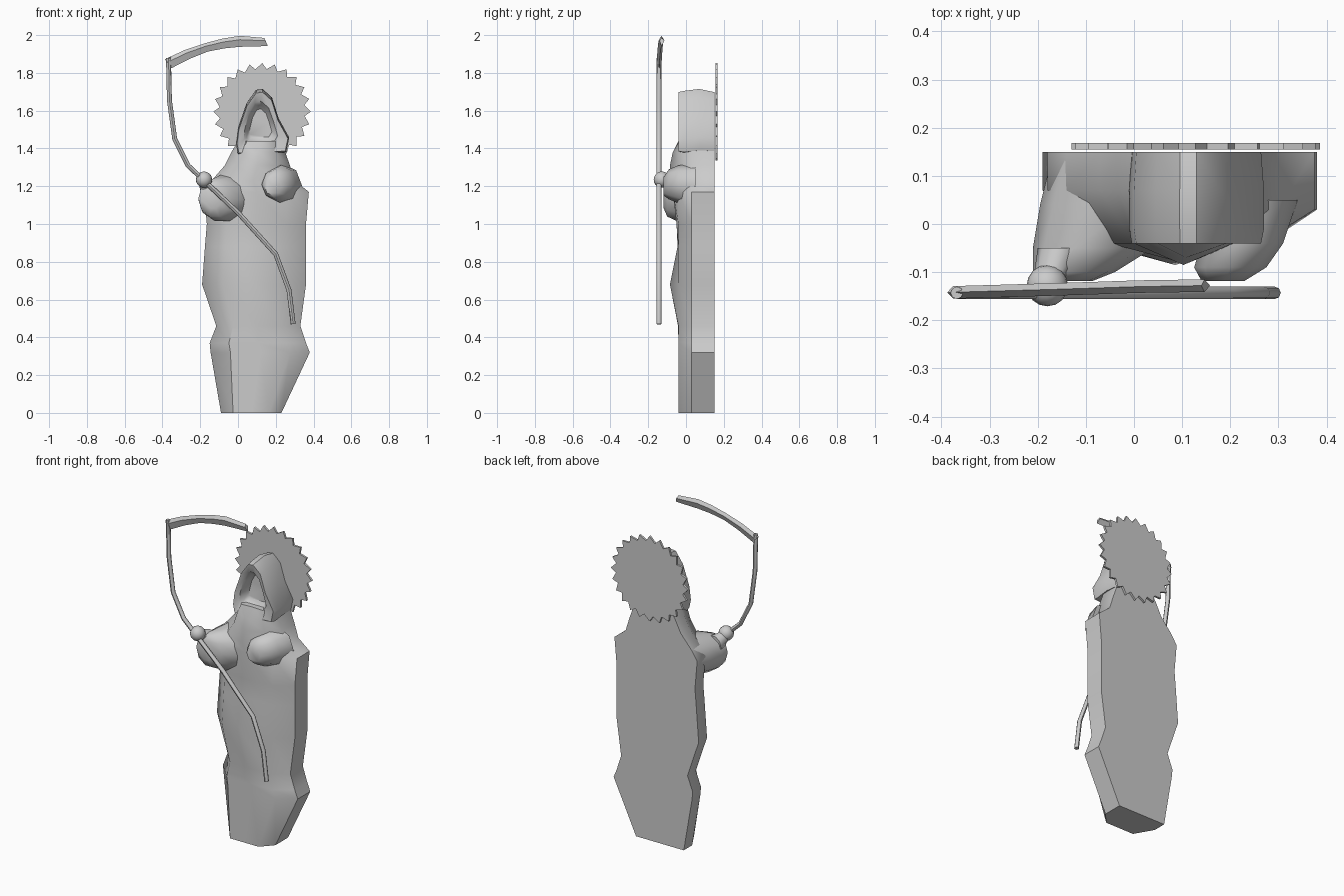
import bpy, bmesh, math
from mathutils import Vector

cube = bpy.data.objects.get("Cube")
if cube:
    bpy.data.objects.remove(cube, do_unlink=True)

stone = bpy.data.materials.new("plain_grey")
stone.use_nodes = True
GREY = (0.6, 0.6, 0.6, 1)
stone.diffuse_color = GREY
stone.node_tree.nodes["Principled BSDF"].inputs["Base Color"].default_value = GREY


def finish(name, bm, angle=45):
    bmesh.ops.recalc_face_normals(bm, faces=bm.faces)
    mesh = bpy.data.meshes.new(name)
    bm.to_mesh(mesh)
    bm.free()
    mesh.materials.append(stone)
    obj = bpy.data.objects.new(name, mesh)
    bpy.context.collection.objects.link(obj)
    bpy.ops.object.select_all(action='DESELECT')
    obj.select_set(True)
    bpy.context.view_layer.objects.active = obj
    bpy.ops.object.shade_smooth_by_angle(angle=math.radians(angle))
    return obj


def loft(name, rings, angle=45):
    """Skin a list of equal rings and cap both ends."""
    bm = bmesh.new()
    rows = [[bm.verts.new(p) for p in ring] for ring in rings]
    n = len(rows[0])
    for a, b in zip(rows, rows[1:]):
        for i in range(n):
            j = (i + 1) % n
            bm.faces.new((a[i], a[j], b[j], b[i]))
    bm.faces.new(rows[0])
    bm.faces.new(rows[-1])
    return finish(name, bm, angle)


def ellipse(x, y, z, rx, rz, n=10):
    """Upright ring facing the front."""
    return [(x + rx * math.cos(math.tau * i / n), y,
             z + rz * math.sin(math.tau * i / n)) for i in range(n)]


# Robe: flat back, chamfered front corners; slices are z, left x, right x, front y
BACK, FRONT = 0.15, -0.04


def robe_ring(z, xl, xr, yf):
    w = xr - xl
    c = 0.2 * w
    return [(xl, BACK, z), (xl + w / 2, BACK, z), (xr, BACK, z), (xr, 0.03, z),
            (xr - c, FRONT, z), (xl + w / 2, yf, z), (xl + c, FRONT, z), (xl, 0.07, z)]


slices = [(0, -.09, .23, -.04), (.32, -.145, .38, -.04), (.37, -.15, .36, -.04),
          (.46, -.115, .33, -.042), (.68, -.19, .36, -.085), (.88, -.175, .36, -.045),
          (1.0, -.165, .36, -.05), (1.17, -.18, .375, -.07), (1.23, -.14, .3, -.075),
          (1.31, -.07, .275, -.085), (1.38, -.035, .25, -.07), (1.44, 0, .24, -.035)]
loft("robe", [robe_ring(*s) for s in slices])

# Hood: pointed outline drawn forward, with a rim and a sunken face opening
outline = [(.0, 1.37), (-.01, 1.42), (.0, 1.5), (.045, 1.63), (.095, 1.7), (.13, 1.705),
           (.18, 1.66), (.215, 1.55), (.27, 1.45), (.255, 1.38)]
opening = [(.05, 1.43), (.035, 1.45), (.04, 1.5), (.06, 1.58), (.09, 1.635), (.12, 1.645),
           (.16, 1.61), (.185, 1.54), (.205, 1.47), (.18, 1.43)]


def hood_ring(points, y, s=1.0, lift=0.0):
    return [(.12 + (x - .12) * s, y, 1.53 + (z - 1.53) * s + lift) for x, z in points]


loft("hood", [hood_ring(outline, .15, .96), hood_ring(outline, .07, 1, .01),
              hood_ring(outline, -.01, 1), hood_ring(outline, -.04, .96),
              hood_ring(opening, -.03, 1.06), hood_ring(opening, .0, .88),
              hood_ring(opening, .02, .7)])

# Right arm reaches forward to the pole; left arm is folded to the chest
loft("right_arm", [ellipse(-.02, .14, 1.15, .15, .13), ellipse(-.05, .04, 1.14, .145, .125),
                   ellipse(-.085, -.05, 1.13, .125, .12), ellipse(-.125, -.1, 1.135, .085, .1),
                   ellipse(-.13, -.118, 1.14, .045, .06)], 60)
loft("right_hand_joint", [ellipse(-.15, -.05, 1.18, .05, .06), ellipse(-.18, -.12, 1.225, .03, .03)], 60)
loft("left_arm", [ellipse(.23, .05, 1.2, .11, .12, 8), ellipse(.225, -.04, 1.21, .085, .1, 8),
                  ellipse(.2, -.09, 1.21, .075, .08, 8), ellipse(.185, -.118, 1.2, .045, .05, 8)], 60)

# Toothed halo disc behind the head
TEETH, HALO_R = 24, 0.258


def halo_ring(y):
    ring = []
    for i in range(TEETH):
        for step, r in ((0, HALO_R), (.6, HALO_R - .032)):
            a = math.tau * (i + step) / TEETH
            ring.append((.128 + r * math.cos(a), y, 1.595 + r * math.sin(a)))
    return ring


loft("halo_disc", [halo_ring(.155), halo_ring(.168)], 30)

# Gripping knob on the pole
bm = bmesh.new()
bmesh.ops.create_uvsphere(bm, u_segments=16, v_segments=10, radius=0.043)
bmesh.ops.translate(bm, verts=bm.verts, vec=(-.18, -.128, 1.235))
finish("grip_hand", bm, 60)

# Bent pole: rings mitred along the path
path = [Vector((x, -.143, z)) for x, z in
        ((.292, .47), (.27, .65), (.2, .84), (0, 1.06), (-.18, 1.23),
         (-.265, 1.31), (-.335, 1.45), (-.363, 1.655), (-.368, 1.88))]
rings = []
for i, p in enumerate(path):
    d = (path[min(i + 1, len(path) - 1)] - path[max(i - 1, 0)]).normalized()
    side = Vector((d.z, 0, -d.x))
    rings.append([p + .013 * (side * math.cos(math.tau * k / 8)
                              + Vector((0, math.sin(math.tau * k / 8), 0))) for k in range(8)])
loft("pole", rings)

# Curved blade: thick spine above, thin edge below; stations are top x, z, bottom x, z, y
stations = [(-.388, 1.872, -.352, 1.825, -.142), (-.28, 1.922, -.255, 1.875, -.139),
            (-.175, 1.957, -.16, 1.913, -.136), (-.08, 1.982, -.07, 1.93, -.133),
            (.01, 1.996, .01, 1.938, -.13), (.14, 1.985, .158, 1.942, -.128)]
blade = []
for xt, zt, xb, zb, y in stations:
    xm, zm = xt * .65 + xb * .35, zt * .65 + zb * .35
    blade.append([(xt, y, zt), (xm, y + .013, zm), (xb, y, zb), (xm, y - .013, zm)])
loft("blade", blade)
